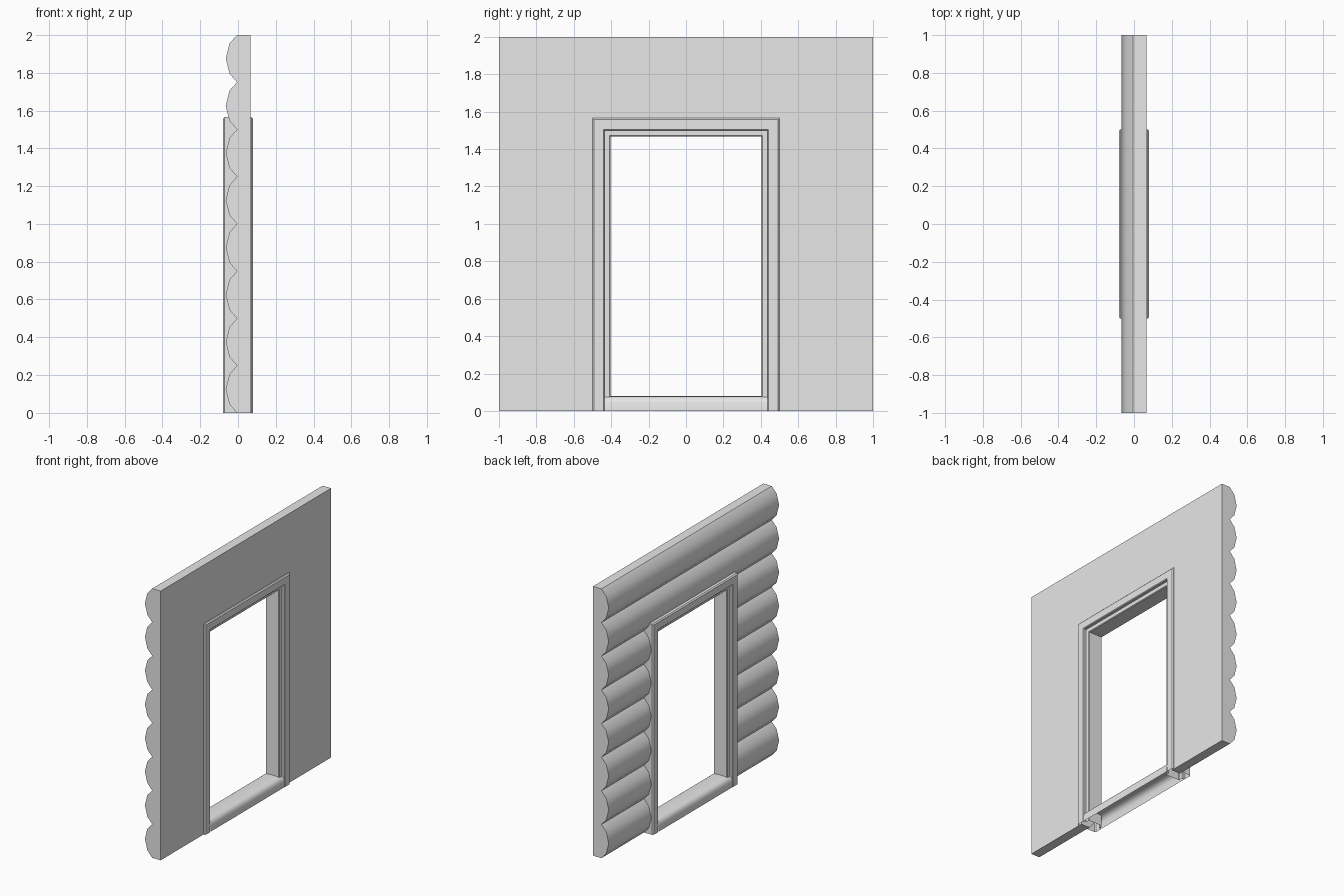
import bpy, bmesh, math
from mathutils import Vector

if "Cube" in bpy.data.objects:
    bpy.data.objects.remove(bpy.data.objects["Cube"])

grey = bpy.data.materials.new("plain grey")
grey.diffuse_color = (0.8, 0.8, 0.8, 1)
grey.use_nodes = True
grey.node_tree.nodes["Principled BSDF"].inputs["Base Color"].default_value = grey.diffuse_color


def make_object(name, bm, angle):
    bmesh.ops.recalc_face_normals(bm, faces=bm.faces)
    mesh = bpy.data.meshes.new(name)
    bm.to_mesh(mesh)
    bm.free()
    mesh.materials.append(grey)
    obj = bpy.data.objects.new(name, mesh)
    bpy.context.collection.objects.link(obj)
    bpy.ops.object.select_all(action='DESELECT')
    obj.select_set(True)
    bpy.context.view_layer.objects.active = obj
    if angle:
        bpy.ops.object.shade_smooth_by_angle(angle=math.radians(angle))
    return obj


def loft(rings, closed=False):
    """Bridge matching rings of points; closed profiles also get end caps."""
    bm = bmesh.new()
    rows = [[bm.verts.new(p) for p in ring] for ring in rings]
    n = len(rows[0])
    for a, b in zip(rows, rows[1:]):
        for i in range(n if closed else n - 1):
            j = (i + 1) % n
            bm.faces.new((a[i], a[j], b[j], b[i]))
    if closed:
        bm.faces.new(rows[0])
        bm.faces.new(rows[-1])
    return bm


# Log wall: flat inside, eight scalloped logs outside
LOGS, LOG_H = 8, 0.25
scallop = [(-0.005, 0), (-0.045, 0.045), (-0.065, 0.125), (-0.045, 0.205)]
profile = [(0.065, 0)]
for k in range(LOGS):
    profile += [(x, z + k * LOG_H) for x, z in scallop]
profile += [(-0.005, 2), (0.065, 2)]
wall = make_object("log_wall", loft([[(x, y, z) for x, z in profile] for y in (-1, 1)], True), 40)

# Doorway opening
bm = bmesh.new()
bmesh.ops.create_cube(bm, size=1)
for v in bm.verts:
    v.co = Vector((v.co.x, v.co.y * 0.95, 0.515 + v.co.z * 2.05))
cutter = make_object("doorway_cutter", bm, 0)
cutter.hide_render = True
bpy.context.view_layer.objects.active = wall
cut = wall.modifiers.new("doorway", 'BOOLEAN')
cut.operation = 'DIFFERENCE'
cut.solver = 'EXACT'
cut.object = cutter
bpy.ops.object.modifier_apply(modifier=cut.name)
bpy.data.objects.remove(cutter)

# Door frame: hollow stepped casing, mitred up, across and down (inset, x)
half = [(0, 0.0), (0, 0.072), (0.008, 0.08), (0.06, 0.08), (0.065, 0.075),
        (0.065, 0.057), (0.092, 0.057), (0.097, 0.052)]
casing = half + [(o, -x) for o, x in reversed(half)]
W, H = 0.5, 1.565
rings = [[(x, s * (W - o), (H - o) if top else 0) for o, x in casing]
         for s, top in ((-1, 0), (-1, 1), (1, 1), (1, 0))]
make_object("door_frame", loft(rings), 30)

# Threshold: rounded top, hollow beneath
edge = [(0.079, 0), (0.077, 0.045), (0.07, 0.064), (0.055, 0.076), (0.03, 0.08)]
sill = edge + [(-x, z) for x, z in reversed(edge)]
make_object("threshold", loft([[(x, y, z) for x, z in sill] for y in (-0.436, 0.436)]), 40)
